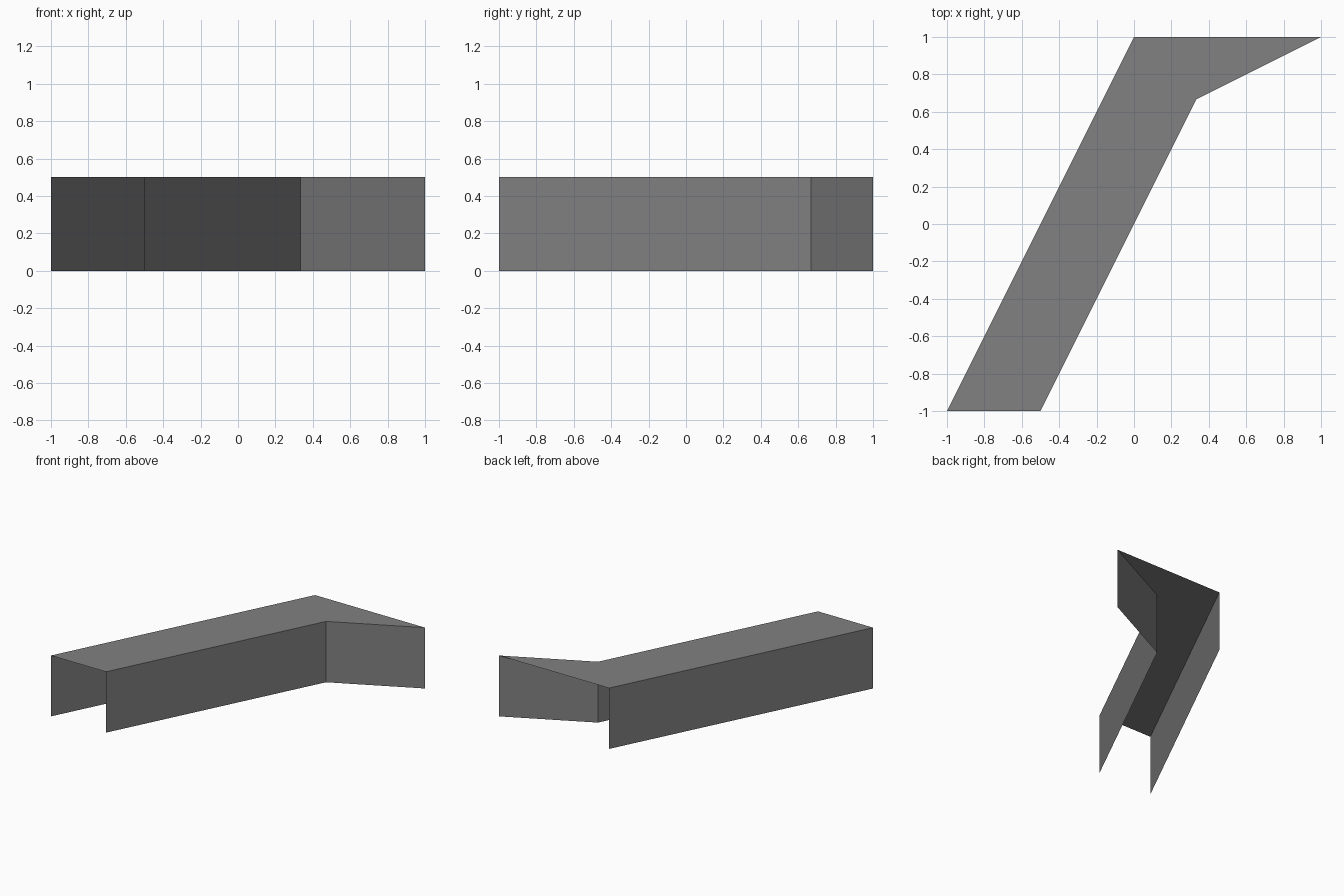
import bpy
import bmesh

if "Cube" in bpy.data.objects:
    bpy.data.objects.remove(bpy.data.objects["Cube"], do_unlink=True)

HEIGHT = 0.5
GREY = (0.22, 0.22, 0.22, 1)

grey = bpy.data.materials.new("grey")
grey.use_nodes = True
grey.diffuse_color = GREY
grey.node_tree.nodes["Principled BSDF"].inputs["Base Color"].default_value = GREY

# Plan outlines of the two sides of the bent channel
left_edge = [(-0.5, -1), (0.333, 0.667), (1, 1)]
right_edge = [(0, 1), (-1, -1)]


def add_object(name, bm):
    mesh = bpy.data.meshes.new(name)
    bm.to_mesh(mesh)
    bm.free()
    mesh.materials.append(grey)
    obj = bpy.data.objects.new(name, mesh)
    bpy.context.collection.objects.link(obj)


def wall(name, path):
    """Thin upright sheet following a plan path."""
    bm = bmesh.new()
    rows = [[bm.verts.new((x, y, z)) for x, y in path] for z in (0, HEIGHT)]
    low, high = rows
    for i in range(len(path) - 1):
        bm.faces.new((low[i], low[i + 1], high[i + 1], high[i]))
    add_object(name, bm)


# Side walls; both ends and the underside stay open
wall("left_wall", left_edge)
wall("right_wall", right_edge)

# Flat top sheet
bm = bmesh.new()
bm.faces.new([bm.verts.new((x, y, HEIGHT)) for x, y in left_edge + right_edge])
add_object("top_panel", bm)
